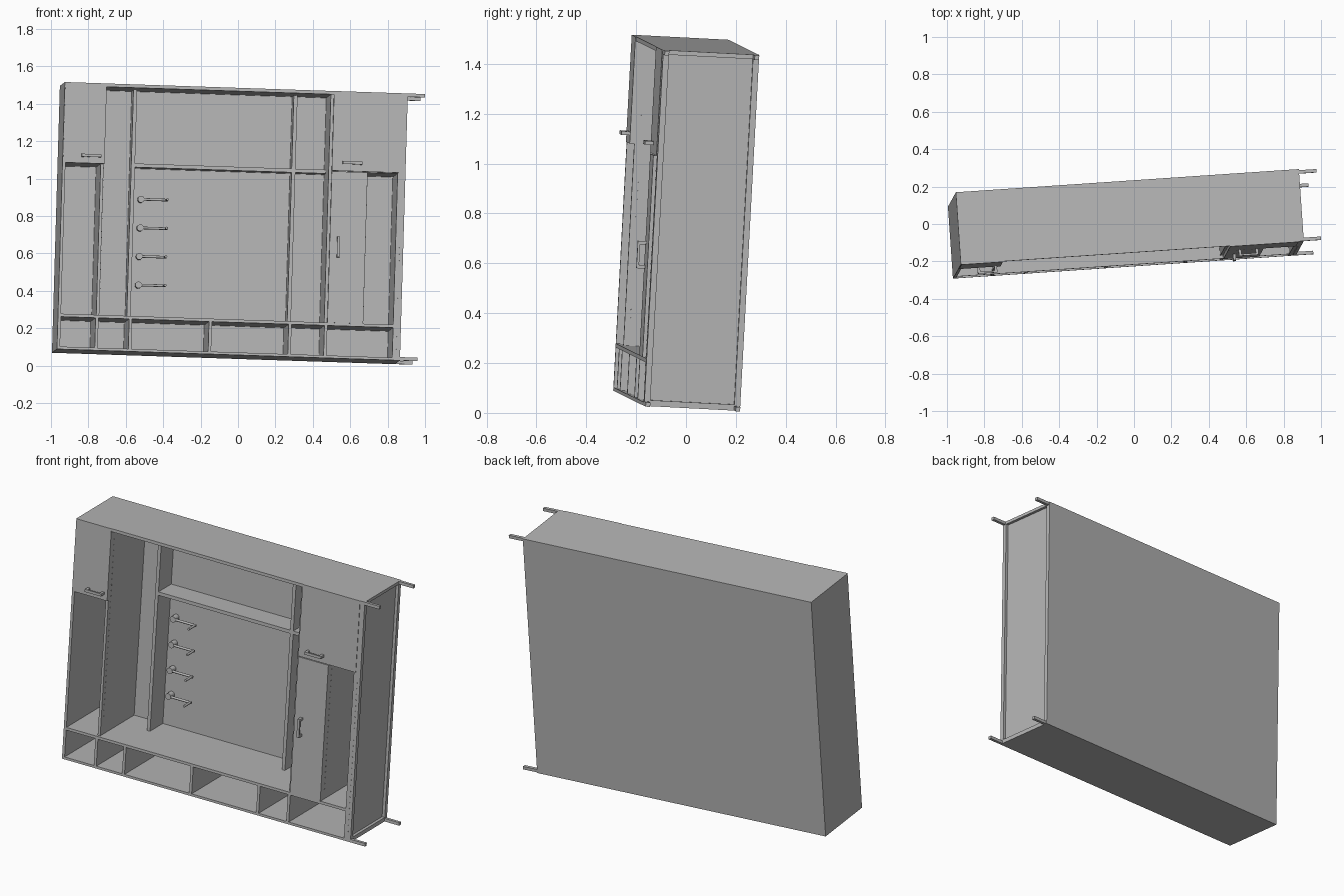
import bpy, bmesh
from mathutils import Matrix, Vector

cube = bpy.data.objects.get("Cube")
if cube:
    bpy.data.objects.remove(cube)

# The whole cabinet leans, so parts are laid out in its own width/depth/height frame
U = Vector((1.834, 0.124, -0.061)).normalized()
V = Vector((-0.027, 0.385, -0.02))
V = (V - U * V.dot(U)).normalized()
W = U.cross(V)
FRAME = Matrix((U, V, W)).transposed().to_4x4()
FRAME.translation = (-0.968, -0.292, 0.089)
WIDTH, DEPTH, HEIGHT, T = 1.839, 0.386, 1.43, 0.016
SHELF, UPPER, NICHE = 0.19, 1.0, 0.24

grey = bpy.data.materials.new("light_grey")
grey.use_nodes = True
color = (0.47, 0.47, 0.47, 1)
grey.diffuse_color = color
grey.node_tree.nodes["Principled BSDF"].inputs["Base Color"].default_value = color


def finish(name, bm):
    bm.transform(FRAME)
    mesh = bpy.data.meshes.new(name)
    bm.to_mesh(mesh)
    bm.free()
    mesh.materials.append(grey)
    obj = bpy.data.objects.new(name, mesh)
    bpy.context.collection.objects.link(obj)
    return obj


def add_box(bm, a, b, c):
    lo, hi = Vector((a[0], b[0], c[0])), Vector((a[1], b[1], c[1]))
    m = Matrix.Translation((lo + hi) / 2) @ Matrix.Diagonal((hi - lo).to_4d())
    bmesh.ops.create_cube(bm, size=1, matrix=m)


def box(name, a, b, c):
    bm = bmesh.new()
    add_box(bm, a, b, c)
    return finish(name, bm)


def add_rod(bm, start, end, r, sides=12):
    start, end = Vector(start), Vector(end)
    d = end - start
    m = Matrix.Translation((start + end) / 2) @ d.to_track_quat('Z', 'Y').to_matrix().to_4x4()
    bmesh.ops.create_cone(bm, cap_ends=True, segments=sides, radius1=r, radius2=r,
                          depth=d.length, matrix=m)


# Carcass
full = (0, DEPTH)
inner = (T, DEPTH)
box("top_panel", (0, WIDTH), full, (HEIGHT - 0.018, HEIGHT))
box("bottom_panel", (0, WIDTH), full, (0, 0.014))
box("back_panel", (0, WIDTH), (DEPTH - 0.01, DEPTH), (0, HEIGHT))
box("left_side", (0, T), full, (0, HEIGHT))
box("right_side", (1.797, 1.822), full, (0, HEIGHT))
box("base_shelf", (0, 1.81), full, (SHELF - T, SHELF))

# Raised frame on the right end, with a rail at each corner
E = 0.024
for label, b in (("front", (0, E)), ("back", (DEPTH - E, DEPTH))):
    box(label + "_right_post", (1.82, WIDTH), b, (0, HEIGHT))
    for level, c in (("bottom", (0, 0.018)), ("top", (HEIGHT - 0.018, HEIGHT))):
        box(f"{label}_{level}_rail", (1.82, 1.932), (b[0], b[0] + 0.018), c)
box("right_bottom_strip", (1.82, WIDTH), full, (0, E))

# Base dividers
for i, a in enumerate((0.21, 0.39, 0.818, 1.245, 1.437)):
    box(f"base_divider_{i + 1}", (a - T / 2, a + T / 2), full, (0, SHELF))

# Uprights and shelves
tall = (SHELF, HEIGHT - 0.01)
box("left_partition", (0.206, 0.222), inner, tall)
box("right_partition", (1.428, 1.444), inner, tall)
box("narrow_door_partition", (1.62, 1.636), inner, (SHELF, UPPER))
for label, a in (("left", 0.395), ("right", 1.255)):
    box(label + "_niche_upright", (a - 0.01, a + 0.01), (NICHE, DEPTH), tall)
box("niche_shelf", (0.395, 1.43), (NICHE, DEPTH), (UPPER, UPPER + 0.02))
box("left_cupboard_floor", (0.01, 0.21), inner, (UPPER, UPPER + T))
box("right_cupboard_floor", (1.437, 1.8), inner, (UPPER, UPPER + T))

# Doors
front = (-0.003, T)
box("left_upper_door", (0.003, 0.225), front, (UPPER, HEIGHT))
box("right_upper_door", (1.444, 1.81), front, (UPPER + 0.004, HEIGHT))
box("narrow_door", (1.444, 1.636), front, (SHELF, UPPER))

# Bracket handles: two feet and a grip
def handle(name, a, c):
    bm = bmesh.new()
    g, out = 0.014, -0.037
    add_box(bm, a, (out, out + 0.01), c)
    if a[1] - a[0] > c[1] - c[0]:
        feet = [((a[0], a[0] + g), c), ((a[1] - g, a[1]), c)]
    else:
        feet = [(a, (c[0], c[0] + g)), (a, (c[1] - g, c[1]))]
    for fa, fc in feet:
        add_box(bm, fa, (out, 0), fc)
    finish(name, bm)


handle("left_door_handle", (0.1, 0.205), (1.033, 1.048))
handle("right_door_handle", (1.5, 1.605), (1.04, 1.055))
handle("narrow_door_handle", (1.482, 1.497), (0.54, 0.65))

# Coat hooks: wall knob, sideways arm and forward peg
for i in range(4):
    c = 0.835 - 0.153 * i
    bm = bmesh.new()
    add_rod(bm, (0.45, DEPTH - 0.01, c), (0.45, 0.335, c), 0.018, 16)
    add_rod(bm, (0.45, 0.342, c), (0.595, 0.342, c), 0.007)
    add_rod(bm, (0.588, 0.346, c), (0.588, 0.275, c), 0.007)
    hook = finish(f"coat_hook_{i + 1}", bm)
    for p in hook.data.polygons:
        p.use_smooth = len(p.vertices) == 4

# Shelf pins in columns
def pins(name, a, b, low, high, direction):
    bm = bmesh.new()
    c = low
    while c < high:
        p = Vector((a, b, c))
        add_rod(bm, p, p + Vector(direction) * 0.003, 0.003, 6)
        c += 0.034
    finish(name, bm)


pins("left_partition_pins", 0.222, 0.04, 0.3, 1.38, (1, 0, 0))
pins("narrow_partition_pins", 1.636, 0.035, 0.25, 0.97, (1, 0, 0))
pins("right_post_pins", 1.82, 0, 0.06, 0.97, (0, -1, 0))
